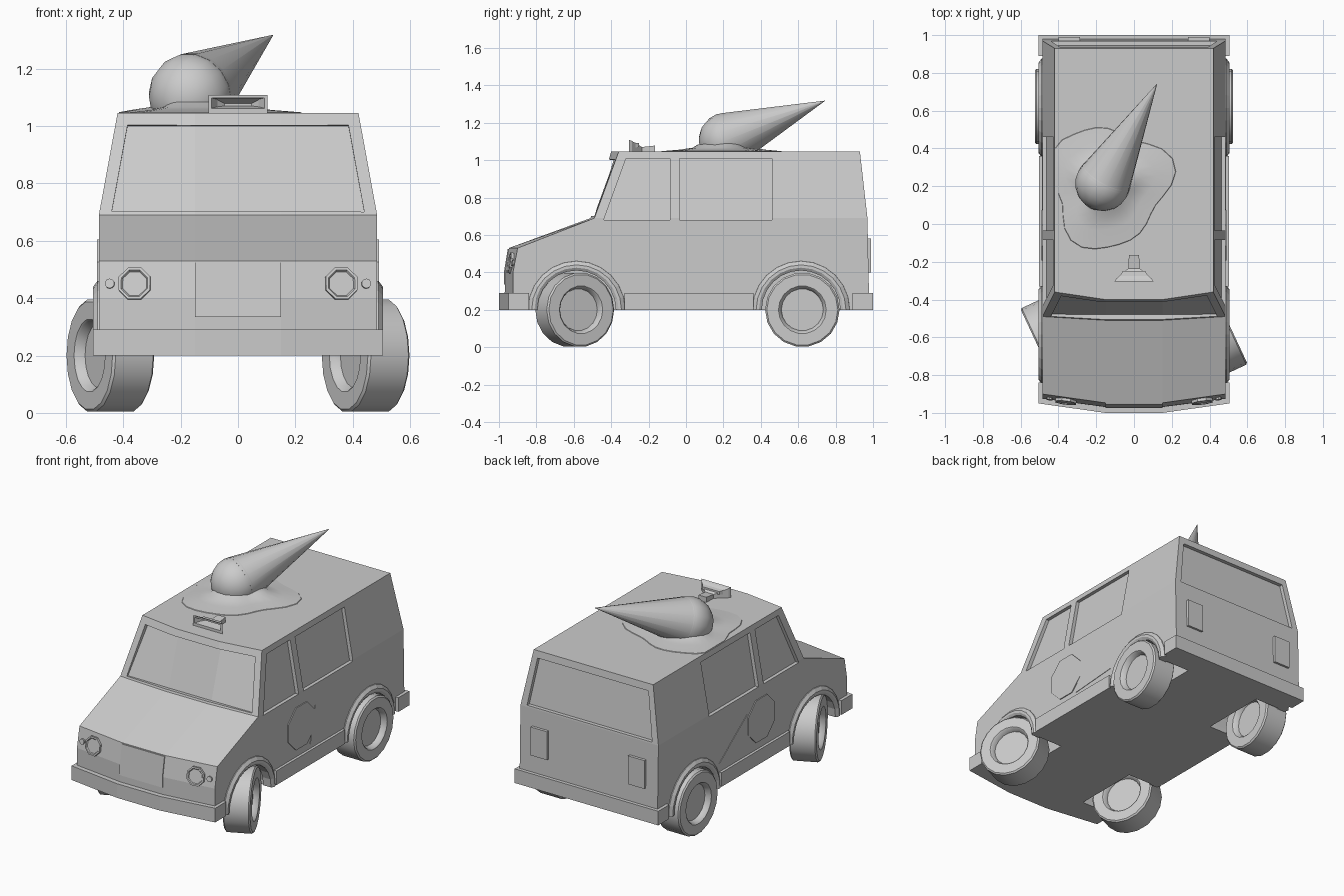
import bpy, bmesh
from math import sin, cos, pi, radians
from mathutils import Vector, Matrix

if "Cube" in bpy.data.objects:
    bpy.data.objects.remove(bpy.data.objects["Cube"])


def loft(name, rings, caps=None, mat=None, smooth=None):
    """Skin a list of equal-length closed rings and cap both ends."""
    n = len(rings[0])
    bm = bmesh.new()
    vs = [[bm.verts.new(p) for p in r] for r in rings]
    for a, b in zip(vs, vs[1:]):
        for i in range(n):
            j = (i + 1) % n
            bm.faces.new((a[i], a[j], b[j], b[i]))
    for end in (vs[0], vs[-1]):
        for cap in caps or [range(n)]:
            bm.faces.new([end[i] for i in cap])
    bmesh.ops.recalc_face_normals(bm, faces=bm.faces)
    me = bpy.data.meshes.new(name)
    bm.to_mesh(me)
    bm.free()
    ob = bpy.data.objects.new(name, me)
    bpy.context.collection.objects.link(ob)
    if mat:
        ob.matrix_world = mat
    if smooth:
        bpy.ops.object.select_all(action='DESELECT')
        ob.select_set(True)
        bpy.context.view_layer.objects.active = ob
        bpy.ops.object.shade_smooth_by_angle(angle=radians(smooth))
    return ob


def prism(name, pts, vec):
    return loft(name, [pts, [Vector(p) + Vector(vec) for p in pts]])


def lathe(name, prof, segs, mat, smooth=None):
    """Revolve (height, radius) points around local z."""
    rings = [[(r * cos(2 * pi * (i + .5) / segs), r * sin(2 * pi * (i + .5) / segs), h)
              for i in range(segs)] for h, r in prof]
    return loft(name, rings, mat=mat, smooth=smooth)


def cut(ob, cutter):
    m = ob.modifiers.new("cut", 'BOOLEAN')
    m.object, m.operation, m.solver = cutter, 'DIFFERENCE', 'EXACT'
    bpy.context.view_layer.objects.active = ob
    bpy.ops.object.modifier_apply(modifier=m.name)
    bpy.data.objects.remove(cutter)


def half_width(z):
    return .485 - max(0, z - .69) * .065 / .355


# Body shell: side profile with a slightly bowed front (side y, centre y, z)
profile = [(-.925, -.97, .2), (-.925, -.968, .40), (-.90, -.947, .53), (-.49, -.51, .69),
           (-.36, -.40, 1.045), (.93, .93, 1.045), (.97, .97, .69), (.98, .98, .2)]
rings = []
for s, centre in ((-1, 0), (-1, 1), (1, 1), (1, 0)):
    rings.append([(s * (.15 if centre else half_width(z)), yc if centre else ys, z)
                  for ys, yc, z in profile])
body = loft("van_body", rings, caps=[(0, 1, 2, 3, 6, 7), (3, 4, 5, 6)])

# Windscreen recess, following the bowed glass
out = Vector((0, -.2, .02))
rings = []
for s, centre in ((-1, 0), (-1, 1), (1, 1), (1, 0)):
    lo = Vector((s * (.15 if centre else .44), -.477 if not centre else -.48, .70))
    hi = Vector((s * (.15 if centre else .385), -.35 if not centre else -.387, 1.0))
    rings.append([lo, hi, hi + out, lo + out])
cut(body, loft("windscreen_cutter", rings))

# Rear window recess
cut(body, prism("rear_window_cutter",
                [(-.44, .945, .70), (.44, .945, .70), (.39, .911, 1.0), (-.39, .911, 1.0)], (0, .2, 0)))

# Side windows and wheel wells
front_glass = [(-.44, .68), (-.085, .68), (-.085, 1.01), (-.32, 1.01)]
rear_glass = [(-.035, .68), (.46, .68), (.46, 1.01), (-.035, 1.01)]
FRONT, REAR = -.585, .615
for s in (-1, 1):
    for shape in (front_glass, rear_glass):
        cut(body, prism("side_window_cutter",
                        [(s * (half_width(z) - .022), y, z) for y, z in shape], (s * .2, 0, 0)))
    for y in (FRONT, REAR):
        cut(body, lathe("wheel_well_cutter", [(0, .22), (.4, .22)], 24,
                        Matrix.Translation((s * .27, y, .2)) @ Matrix.Rotation(s * pi / 2, 4, 'Y')))

# Wheel arches, sills and side signs
for s in (-1, 1):
    for label, y in (("front", FRONT), ("rear", REAR)):
        section = [(.47, .262), (.49, .26), (.505, .24), (.505, .225), (.495, .21), (.44, .21)]
        loft(label + "_wheel_arch",
             [[(s * x, y + r * cos(pi * k / 12), .2 + r * sin(pi * k / 12)) for x, r in section]
              for k in range(13)])
    prism("side_sill", [(s * .45, y, z) for y, z in
                        ((-.33, .2), (.36, .2), (.36, .29), (-.33, .29))], (s * .052, 0, 0))
    prism("sign_scoop", [(s * .47, -.06 + .145 * cos(2 * pi * (k + .5) / 8),
                          .47 + .145 * sin(2 * pi * (k + .5) / 8)) for k in range(8)], (s * .021, 0, 0))
    prism("sign_cone", [(s * .47, .08, .55), (s * .47, .03, .32), (s * .47, .36, .345)], (s * .018, 0, 0))

# Wheels, front pair steered
tyre = [(-.045, .01), (-.045, .112), (-.075, .122), (-.08, .128), (-.08, .19), (-.072, .199),
        (.072, .199), (.08, .19), (.08, .128), (.075, .122), (.045, .112), (.045, .01)]
for s in (-1, 1):
    for label, y, steer in (("front", -.595, 25), ("rear", .622, 0)):
        lathe(label + "_wheel", tyre, 18, Matrix.Translation((s * .445, y, .2))
              @ Matrix.Rotation(radians(steer), 4, 'Z') @ Matrix.Rotation(pi / 2, 4, 'Y'), smooth=35)

# Bumpers
prism("front_bumper", [(-.505, -.84, .2), (-.505, -.95, .2), (-.15, -1, .2),
                       (.15, -1, .2), (.505, -.95, .2), (.505, -.84, .2)], (0, 0, .09))
prism("rear_bumper", [(-.505, .89, .2), (.505, .89, .2), (.505, 1, .2), (-.505, 1, .2)], (0, 0, .09))

# Grille, headlights, indicators and tail lights
prism("grille", [(-.15, -.974, .335), (.15, -.974, .335), (.15, -.974, .40), (.15, -.953, .525),
                 (-.15, -.953, .525), (-.15, -.974, .40)], (0, .03, 0))
for s in (-1, 1):
    face = Matrix.Rotation(s * radians(7), 4, 'Z') @ Matrix.Rotation(radians(80), 4, 'X')
    lathe("headlight", [(-.03, .06), (.012, .06), (.012, .05), (.006, .045)], 8,
          Matrix.Translation((s * .36, -.935, .45)) @ face)
    lathe("indicator", [(-.03, .017), (.008, .017)], 10,
          Matrix.Translation((s * .447, -.923, .45)) @ face)
    prism("tail_light", [(s * x, .96, z) for x, z in
                         ((.285, .4), (.4, .4), (.4, .58), (.285, .58))], (0, .03, 0))

# Roof loudspeaker: flared rectangular horn with a hollow mouth
horn = [(-.165, .027, 1.04, 1.078), (-.235, .03, 1.04, 1.07), (-.29, .095, 1.04, 1.103),
        (-.305, .103, 1.04, 1.108), (-.305, .092, 1.062, 1.098), (-.25, .06, 1.07, 1.09)]
loft("loudspeaker", [[(-w, y, a), (w, y, a), (w, y, b), (-w, y, b)] for y, w, a, b in horn])

# Giant ice cream dropped on the roof
centre, tip = Vector((-.165, .215, 1.108)), Vector((.122, .742, 1.317))
axis = tip - centre
aim = Matrix.Translation(centre) @ axis.to_track_quat('Z', 'Y').to_matrix().to_4x4()
lathe("ice_cream_scoop", [(-.147 * cos(pi * k / 10 + .01), .147 * sin(pi * k / 10 + .01))
                          for k in range(10)], 16, aim, smooth=40)
lathe("ice_cream_cone", [(.03, .05), (.03, .143), (axis.length, .001)], 16, aim, smooth=40)

# Melted puddle spreading over the roof
rings = []
for f, z in ((1, 1.04), (.98, 1.048), (.7, 1.056), (.5, 1.066), (.42, 1.082), (.2, 1.10)):
    ring = []
    for k in range(32):
        a = 2 * pi * k / 32
        r = .32 + .04 * sin(3 * a + .6) + .02 * sin(5 * a)
        ring.append((max(-.415, -.14 + f * r * cos(a)), .205 + f * r * sin(a), z))
    rings.append(ring)
loft("melted_puddle", rings, smooth=40)
